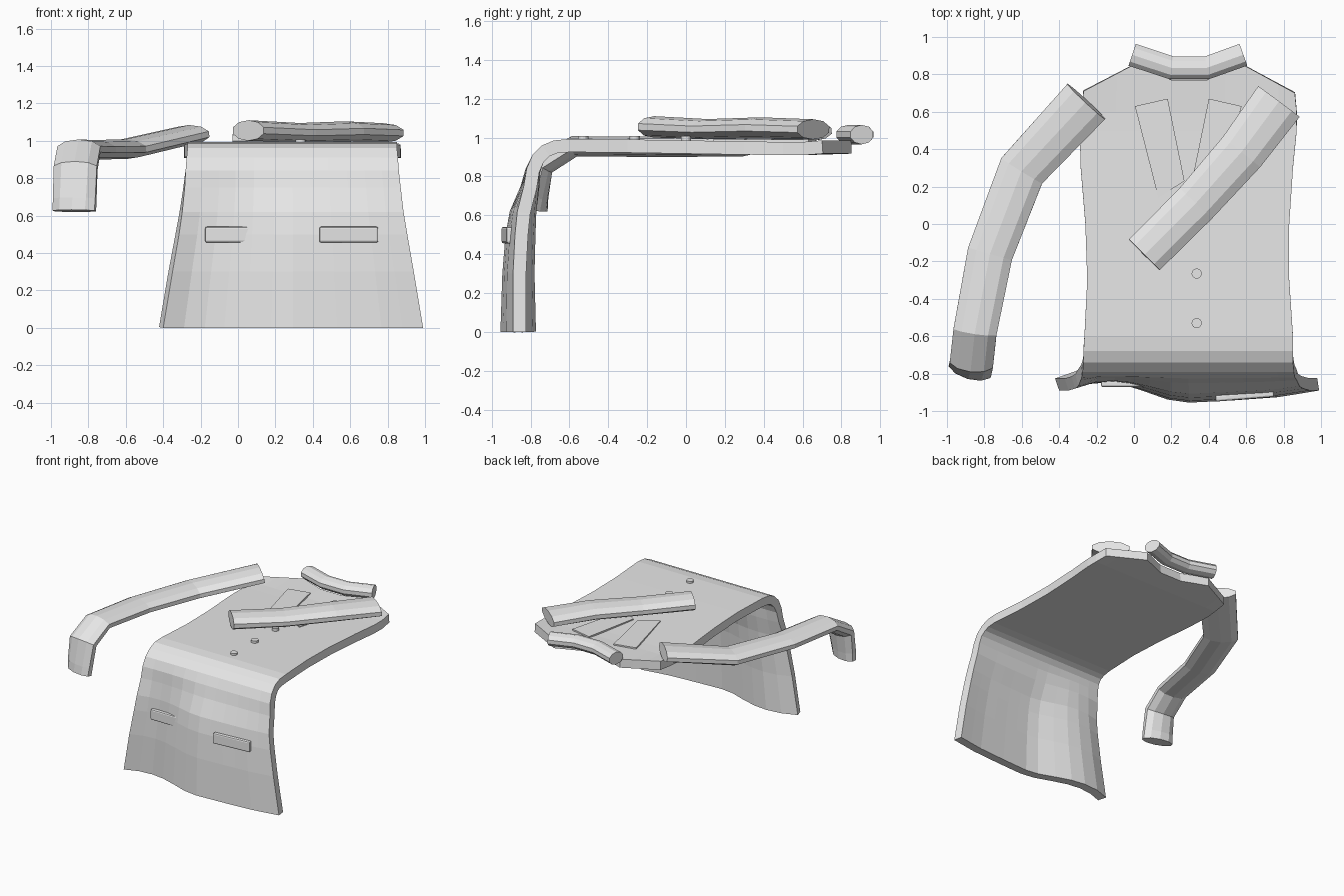
import bpy, bmesh, math
from mathutils import Vector

cube = bpy.data.objects.get("Cube")
if cube:
    bpy.data.objects.remove(cube, do_unlink=True)

fabric = bpy.data.materials.new("light_grey_fabric")
fabric.use_nodes = True
GREY = (0.8, 0.8, 0.8, 1)
fabric.diffuse_color = GREY
fabric.node_tree.nodes["Principled BSDF"].inputs["Base Color"].default_value = GREY


def finish(name, bm):
    mesh = bpy.data.meshes.new(name)
    bm.to_mesh(mesh)
    bm.free()
    mesh.materials.append(fabric)
    obj = bpy.data.objects.new(name, mesh)
    bpy.context.collection.objects.link(obj)
    return obj


def lerp_table(table, t):
    for (a, u), (b, v) in zip(table, table[1:]):
        if t <= b:
            return u + (v - u) * (t - a) / (b - a)
    return table[-1][1]


def tube(name, path, sides=10):
    """Flat oval tube; each path point is x, y, z, half width, half height."""
    bm = bmesh.new()
    pts = [Vector(p[:3]) for p in path]
    rings = []
    for i, p in enumerate(path):
        before = (pts[i] - pts[max(i - 1, 0)]).normalized()
        after = (pts[min(i + 1, len(pts) - 1)] - pts[i]).normalized()
        tangent = (before + after).normalized()
        wide = Vector((tangent.y, -tangent.x, 0)).normalized()
        high = wide.cross(tangent)
        ring = []
        for k in range(sides):
            a = math.tau * (k + 0.5) / sides
            ring.append(bm.verts.new(pts[i] + wide * math.cos(a) * p[3] + high * math.sin(a) * p[4]))
        rings.append(ring)
    for r, s in zip(rings, rings[1:]):
        for k in range(sides):
            n = (k + 1) % sides
            bm.faces.new((r[k], r[n], s[n], s[k]))
    bm.faces.new(rings[0])
    bm.faces.new(rings[-1])
    bmesh.ops.recalc_face_normals(bm, faces=bm.faces)
    return finish(name, bm)


# Coat body: rows of y, z, left edge, right edge, ripple strength, neck shaping
rows = [
    (-.89, 0, -.40, .99, 1, 0), (-.89, .3, -.35, .94, .85, 0),
    (-.88, .5, -.315, .905, .75, 0), (-.868, .62, -.298, .885, .6, 0),
    (-.835, .75, -.285, .87, .25, 0), (-.82, .84, -.28, .86, .08, 0),
    (-.79, .91, -.275, .855, 0, 0), (-.74, .96, -.27, .85, 0, 0),
    (-.68, .985, -.27, .85, 0, 0), (-.6, .993, -.265, .85, 0, 0),
    (-.3, .99, -.25, .83, 0, 0), (0, .985, -.26, .83, 0, 0),
    (.3, .98, -.285, .85, 0, 0), (.5, .977, -.29, .87, 0, 0),
    (.6, .977, -.28, .87, 0, .4), (0, .985, -.27, .86, 0, 1),
]
columns = [0, .08, .16, .235, .32, .416, .5, .584, .67, .757, .84, .92, 1]
ripple = [(0, 0), (.1, .05), (.2, .05), (.3, .01), (.4, -.045), (.5, -.065),
          (.65, -.055), (.85, -.035), (1, 0)]
neck = [(0, .71), (.235, .85), (.416, .77), (.584, .77), (.757, .85), (1, .7)]
bm = bmesh.new()
grid = []
for y, z, left, right, wave, shape in rows:
    line = []
    for t in columns:
        yy = lerp_table(neck, t) if shape == 1 else y + wave * lerp_table(ripple, t)
        line.append(bm.verts.new((left + (right - left) * t, yy, z)))
    grid.append(line)
for a, b in zip(grid, grid[1:]):
    for j in range(len(columns) - 1):
        bm.faces.new((a[j], a[j + 1], b[j + 1], b[j]))
body = finish("coat_body", bm)
thick = body.modifiers.new("cloth_thickness", "SOLIDIFY")
thick.thickness = 0.068
thick.offset = -1

# Collar and sleeves
tube("collar", [(-.01, .905, 1.015, .065, .05), (.2, .835, 1.015, .065, .05),
                (.39, .835, 1.015, .065, .05), (.585, .905, 1.015, .065, .05)])
tube("left_sleeve", [(.775, .655, 1.042, .145, .052), (.575, .385, 1.05, .135, .054),
                     (.33, .11, 1.043, .125, .052), (.055, -.165, 1.055, .122, .055)])
tube("right_sleeve", [(-.255, .655, 1.035, .145, .05), (-.6, .285, .955, .135, .053),
                      (-.77, -.16, .952, .128, .052), (-.85, -.575, .955, .122, .054),
                      (-.868, -.74, .855, .122, .062), (-.873, -.768, .69, .122, .056),
                      (-.875, -.775, .625, .122, .056)])

# Lapels mirrored about the coat's centre line
CENTRE = 0.29
outline = [(.005, .63), (.18, .67), (.27, .23), (.13, .14)]
for name, sign in (("right_lapel", 1), ("left_lapel", -1)):
    bm = bmesh.new()
    face = bm.faces.new([bm.verts.new((CENTRE + sign * (x - CENTRE), y, .972)) for x, y in outline])
    ext = bmesh.ops.extrude_face_region(bm, geom=[face])
    top = [v for v in ext["geom"] if isinstance(v, bmesh.types.BMVert)]
    bmesh.ops.translate(bm, verts=top, vec=(0, 0, .018))
    bmesh.ops.recalc_face_normals(bm, faces=bm.faces)
    finish(name, bm)

# Buttons
for n, y in enumerate((-.53, -.265, 0)):
    bm = bmesh.new()
    bmesh.ops.create_cone(bm, cap_ends=True, segments=16, radius1=.027, radius2=.027, depth=.04)
    finish(f"button_{n + 1}", bm).location = (.335, y, .988)

# Pocket flaps
for name, x, y, turn in (("right_pocket_flap", -.018, -.855, 0), ("left_pocket_flap", .592, -.92, .08)):
    bm = bmesh.new()
    bmesh.ops.create_cube(bm, size=1)
    bmesh.ops.scale(bm, verts=bm.verts, vec=(.315, .034, .085))
    flap = finish(name, bm)
    flap.location = (x, y, .498)
    flap.rotation_euler.z = turn
    bevel = flap.modifiers.new("soft_edge", "BEVEL")
    bevel.width = .01
    bevel.segments = 2
